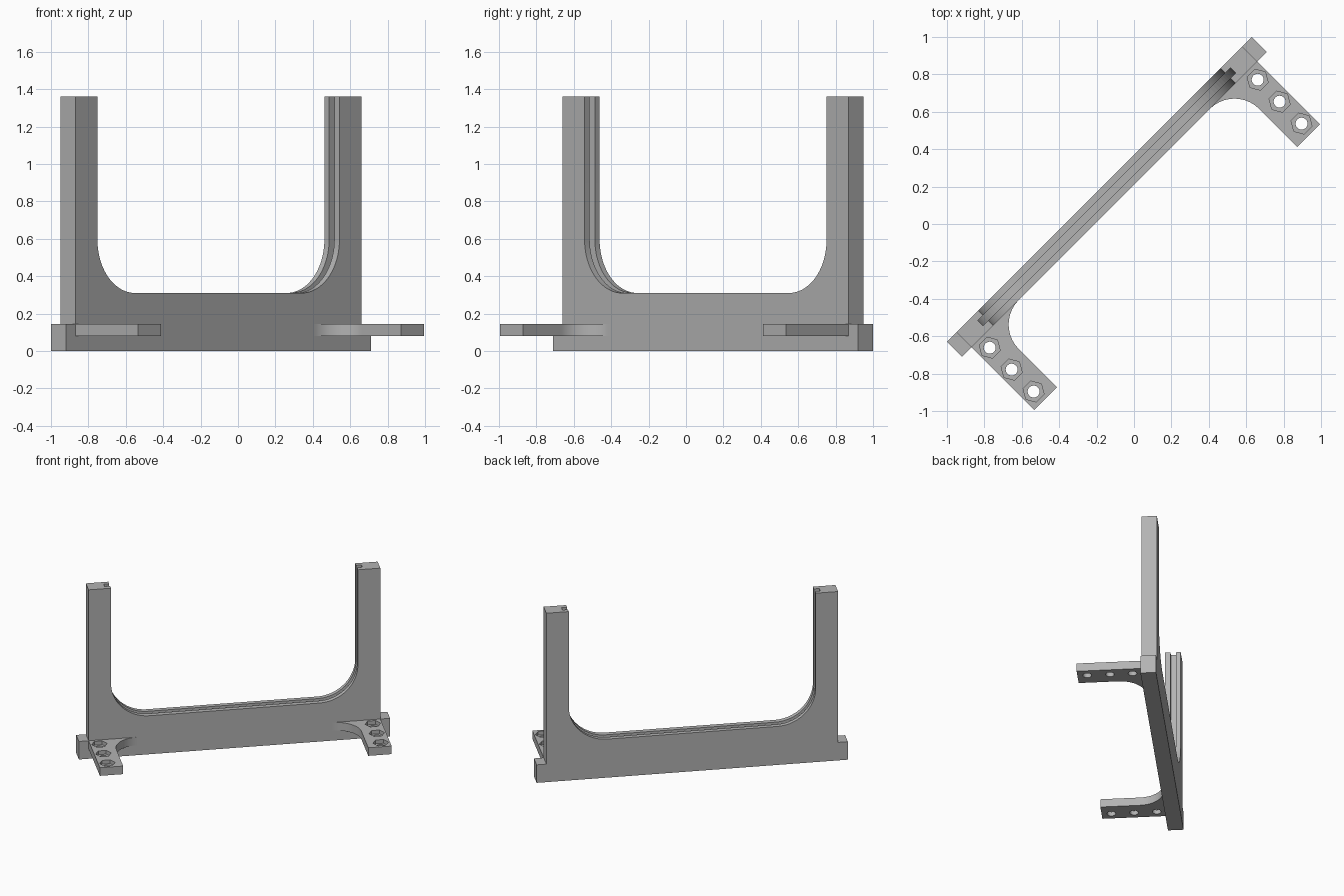
import bpy, bmesh, math
from mathutils import Matrix, Vector

if "Cube" in bpy.data.objects:
    bpy.data.objects.remove(bpy.data.objects["Cube"], do_unlink=True)

GREY = (0.45, 0.45, 0.45, 1)
grey = bpy.data.materials.new("plain grey")
grey.use_nodes = True
grey.diffuse_color = GREY
grey.node_tree.nodes["Principled BSDF"].inputs["Base Color"].default_value = GREY

# Local axes: u along the frame, v along the arms, turned 45 degrees about z
U = Vector((1, 1, 0)).normalized()
V = Vector((1, -1, 0)).normalized()
Z = Vector((0, 0, 1))
BACK, FRONT = -0.262, -0.148


def prism(name, outline, a, b, upright, helper=False):
    """Extrude an outline: (u, z) along v if upright, otherwise (u, v) along z."""
    second, along = (Z, V) if upright else (V, Z)
    bm = bmesh.new()
    base = bm.faces.new([bm.verts.new(U * p + second * q + along * a) for p, q in outline])
    top = bmesh.ops.extrude_face_region(bm, geom=[base])["geom"]
    bmesh.ops.translate(bm, vec=along * (b - a),
                        verts=[g for g in top if isinstance(g, bmesh.types.BMVert)])
    bmesh.ops.recalc_face_normals(bm, faces=bm.faces)
    mesh = bpy.data.meshes.new(name)
    bm.to_mesh(mesh)
    bm.free()
    mesh.materials.append(grey)
    obj = bpy.data.objects.new(name, mesh)
    bpy.context.collection.objects.link(obj)
    if helper:
        obj.hide_render = True
        obj.hide_set(True)
    return obj


def arc(cx, cy, r, start, end, n=20):
    return [(cx + r * math.cos(math.radians(start + (end - start) * i / n)),
             cy + r * math.sin(math.radians(start + (end - start) * i / n)))
            for i in range(n + 1)]


def cut(target, cutter):
    mod = target.modifiers.new(cutter.name, "BOOLEAN")
    mod.operation = "DIFFERENCE"
    mod.solver = "EXACT"
    mod.object = cutter


def mirrored(half):
    return half + [(-u, w) for u, w in reversed(half)]


def opening(grow, top):
    """Rounded U-shaped opening, enlarged on all sides by grow."""
    return [(0.915 + grow, top)] + arc(0.63, 0.595, 0.285 + grow, 0, -90)


# Upright frame with stepped foot ends
half = [(1.153, 0), (1.153, 0.145), (1.081, 0.145), (1.081, 1.36)] + opening(0, 1.36)
frame = prism("upright_frame", mirrored(half), BACK, FRONT, True)

# Panel groove running around the inside of the opening
groove = prism("groove_cutter", mirrored(opening(0.04, 1.5)), -0.226, -0.187, True, True)
cut(frame, groove)

# Mounting arms with filleted roots, hexagonal nut pockets and bolt holes
for side, label in ((1, "left"), (-1, "right")):
    plan = [(1.081, -0.16), (1.081, 0.326), (0.908, 0.326)]
    plan += arc(0.723, 0.037, 0.185, 0, -90) + [(0.723, -0.16)]
    arm = prism(label + "_mounting_arm", [(u * side, v) for u, v in plan], 0.08, 0.145, False)
    for i in range(3):
        u, v = 1.013 * side, -0.078 + 0.166 * i
        bolt = arc(u, v, 0.032, 0, 360, 24)[:-1]
        pocket = arc(u, v, 0.058, 0, 360, 6)[:-1]
        cut(arm, prism(f"{label}_bolt_cutter_{i}", bolt, 0, 0.2, False, True))
        cut(arm, prism(f"{label}_pocket_cutter_{i}", pocket, 0.115, 0.2, False, True))

# Smooth the rounded corners while keeping edges sharp
for obj in list(bpy.context.collection.objects):
    if obj.name.endswith(("frame", "arm")):
        bpy.ops.object.select_all(action="DESELECT")
        obj.select_set(True)
        bpy.context.view_layer.objects.active = obj
        bpy.ops.object.shade_smooth_by_angle(angle=math.radians(30))
